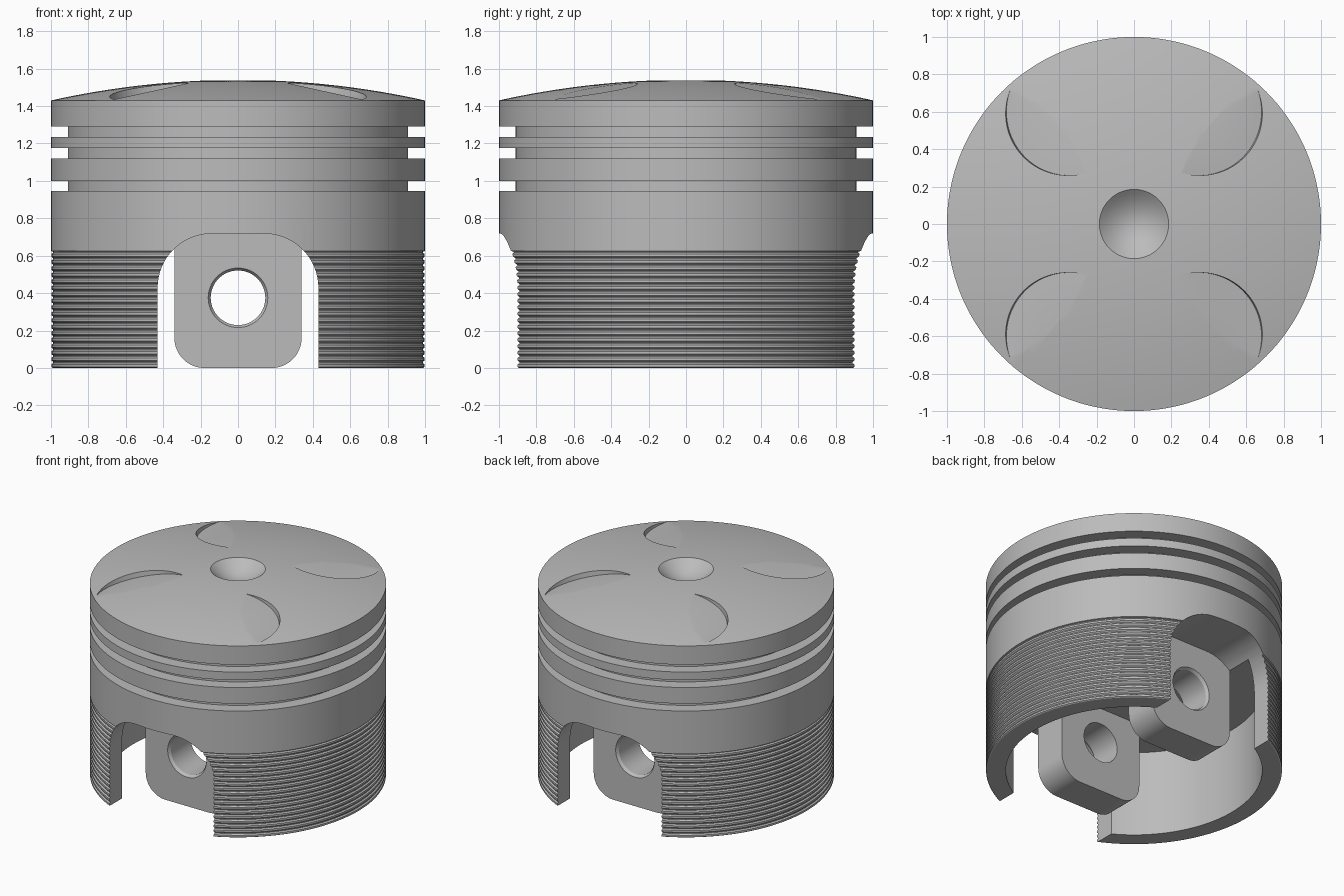
import bpy, bmesh, math
from mathutils import Matrix, Vector

if "Cube" in bpy.data.objects:
    bpy.data.objects.remove(bpy.data.objects["Cube"], do_unlink=True)

SEG = 144
CROWN_Z, EDGE_Z = 1.54, 1.43
metal = bpy.data.materials.new("machined_grey")
metal.use_nodes = True
GREY = (0.5, 0.5, 0.5, 1)
metal.diffuse_color = GREY
metal.node_tree.nodes["Principled BSDF"].inputs["Base Color"].default_value = GREY


def to_object(name, bm):
    bmesh.ops.recalc_face_normals(bm, faces=bm.faces)
    mesh = bpy.data.meshes.new(name)
    bm.to_mesh(mesh)
    bm.free()
    mesh.materials.append(metal)
    ob = bpy.data.objects.new(name, mesh)
    bpy.context.collection.objects.link(ob)
    return ob


def lathe(name, profile, matrix=Matrix(), seg=SEG):
    """Spin an (r, z) profile, from axis to axis, into a closed solid."""
    bm = bmesh.new()
    vs = [bm.verts.new((r, 0, z)) for r, z in profile]
    es = [bm.edges.new(pair) for pair in zip(vs, vs[1:])]
    bmesh.ops.spin(bm, geom=vs + es, cent=(0, 0, 0), axis=(0, 0, 1),
                   angle=math.tau, steps=seg)
    bmesh.ops.remove_doubles(bm, verts=bm.verts, dist=1e-5)
    bm.transform(matrix)
    return to_object(name, bm)


def rounded_block(name, half_w, z0, z1, r_bottom, r_top, y0, y1):
    """Extrude a rounded rectangle in the XZ plane from y0 to y1."""
    pts = []
    for sx, top, start in ((1, 0, -90), (1, 1, 0), (-1, 1, 90), (-1, 0, 180)):
        r = r_top if top else r_bottom
        cx, cz = sx * (half_w - r), (z1 - r if top else z0 + r)
        for i in range(17 if r else 1):
            a = math.radians(start + 90 * i / 16)
            pts.append((cx + r * math.cos(a), y0, cz + r * math.sin(a)))
    bm = bmesh.new()
    face = bm.faces.new([bm.verts.new(p) for p in pts])
    ext = bmesh.ops.extrude_face_region(bm, geom=[face])["geom"]
    bmesh.ops.translate(bm, vec=(0, y1 - y0, 0),
                        verts=[g for g in ext if isinstance(g, bmesh.types.BMVert)])
    return to_object(name, bm)


def carve(ob, cutters):
    """Subtract the cutters, bake the result and discard them."""
    for c in cutters:
        c.hide_render = True
        mod = ob.modifiers.new("cut", 'BOOLEAN')
        mod.operation, mod.solver, mod.object = 'DIFFERENCE', 'EXACT', c
    deps = bpy.context.evaluated_depsgraph_get()
    mesh = bpy.data.meshes.new_from_object(ob.evaluated_get(deps))
    ob.modifiers.clear()
    ob.data = mesh
    for c in cutters:
        bpy.data.objects.remove(c, do_unlink=True)


def smooth(ob):
    bpy.ops.object.select_all(action='DESELECT')
    ob.select_set(True)
    bpy.context.view_layer.objects.active = ob
    bpy.ops.object.shade_smooth_by_angle(angle=math.radians(25))


# Body profile: central dimple, domed crown, ring grooves, ribbed skirt, cavity
dome_r = (1 + (CROWN_Z - EDGE_Z) ** 2) / (2 * (CROWN_Z - EDGE_Z))


def dome(r):
    return CROWN_Z - dome_r + math.sqrt(dome_r ** 2 - r * r)


DIMPLE, DEPTH = 0.185, 0.085
profile = [(DIMPLE * i / 8, dome(DIMPLE) - DEPTH * (1 - (i / 8) ** 2)) for i in range(9)]
profile += [(r, dome(r)) for r in (DIMPLE + (1 - DIMPLE) * i / 14 for i in range(1, 15))]
for top, bottom in ((1.29, 1.235), (1.175, 1.12), (1.0, 0.945)):
    profile += [(1, top), (0.91, top), (0.91, bottom), (1, bottom)]
RIBS, RIB_TOP = 18, 0.625
pitch = RIB_TOP / RIBS
profile.append((1, RIB_TOP))
for i in range(RIBS):
    z = RIB_TOP - i * pitch
    profile += [(0.988, z - 0.1 * pitch), (0.988, z - 0.25 * pitch),
                (0.998, z - 0.45 * pitch), (0.998, z - 0.85 * pitch)]
profile += [(0.99, 0), (0.865, 0), (0.865, 0.64), (0, 0.64)]
body = lathe("piston_body", profile)

# Arched openings through the skirt, front and back
cutters = [rounded_block("arch_cutter", 0.43, -0.2, 0.718, 0, 0.29, s * 0.598, s * 1.2)
           for s in (-1, 1)]

# Four tilted valve pockets in the crown
tilt = 0.22
for sx in (-1, 1):
    for sy in (-1, 1):
        axis = Vector((sx * tilt, 0, 1)).normalized()
        place = (Matrix.Translation((sx * 0.35, sy * 0.6, 1.504))
                 @ axis.to_track_quat('Z', 'Y').to_matrix().to_4x4())
        cutters.append(lathe("pocket_cutter",
                             [(0, 0), (0.34, 0), (0.34, 0.3), (0, 0.3)], place, 96))
carve(body, cutters)
smooth(body)

# Pin bosses with chamfered bores
for s, name in ((-1, "front_pin_boss"), (1, "back_pin_boss")):
    boss = rounded_block(name, 0.34, 0, 0.66, 0.16, 0, s * 0.35, s * 0.6)
    turn = Matrix.Translation((0, 0, 0.375)) @ Matrix.Rotation(-s * math.pi / 2, 4, 'X')
    bore = lathe("bore_cutter", [(0, 0.2), (0.146, 0.2), (0.146, 0.58),
                                 (0.162, 0.604), (0.162, 0.7), (0, 0.7)], turn, 64)
    carve(boss, [bore])
    smooth(boss)
